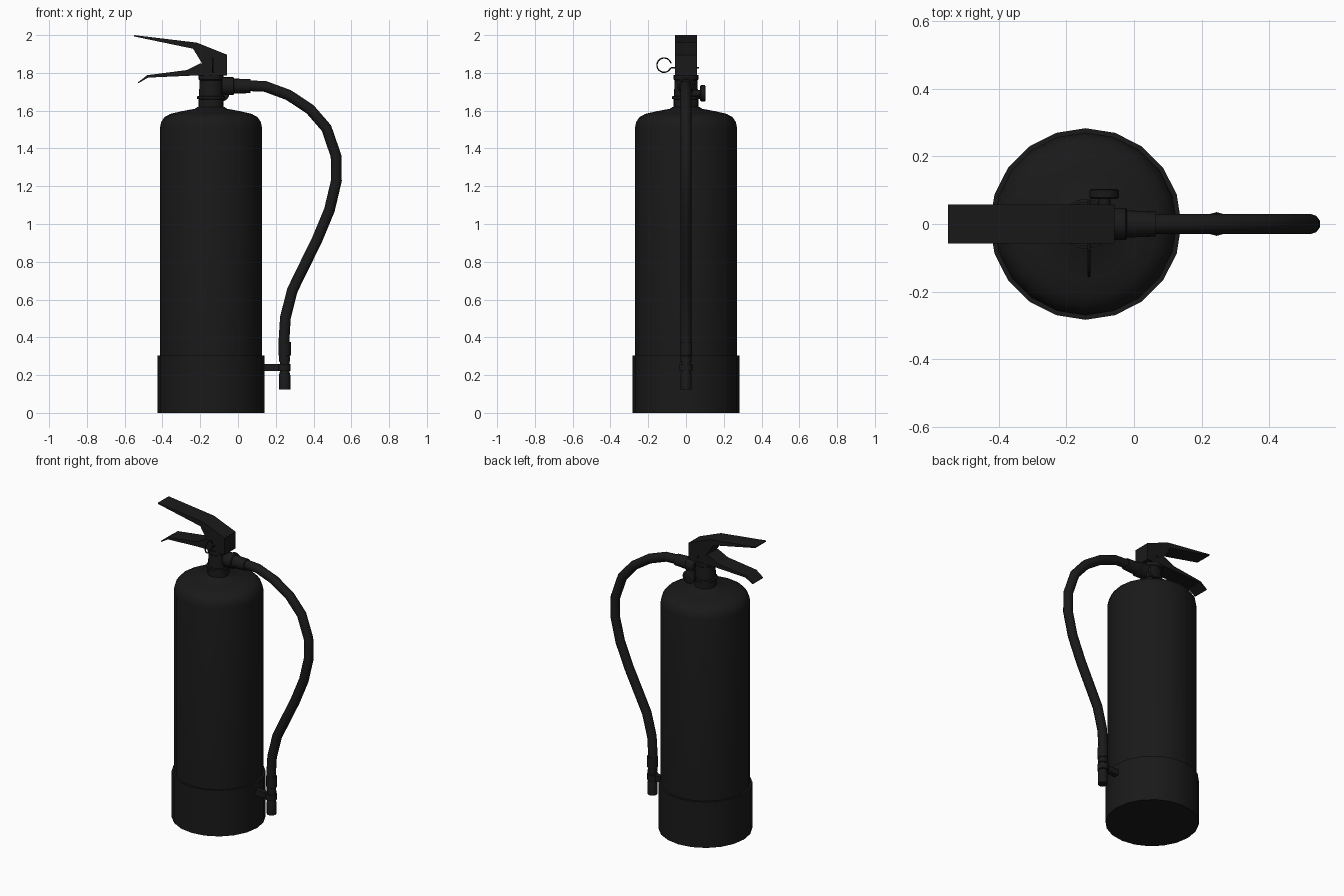
import bpy, bmesh
from math import sin, cos, pi, radians
from mathutils import Vector, Matrix

if "Cube" in bpy.data.objects:
    bpy.data.objects.remove(bpy.data.objects["Cube"])

CX = -0.143  # axis of the bottle

black = bpy.data.materials.new("black_paint")
black.diffuse_color = (0.01, 0.01, 0.01, 1)
black.use_nodes = True
black.node_tree.nodes["Principled BSDF"].inputs["Base Color"].default_value = black.diffuse_color


def finish(name, mesh, smooth=True):
    ob = bpy.data.objects.new(name, mesh)
    bpy.context.collection.objects.link(ob)
    mesh.materials.clear()
    mesh.materials.append(black)
    if smooth:
        bpy.ops.object.select_all(action='DESELECT')
        ob.select_set(True)
        bpy.context.view_layer.objects.active = ob
        bpy.ops.object.shade_smooth_by_angle(angle=radians(40))
    return ob


def from_bmesh(name, bm, smooth=True):
    bmesh.ops.recalc_face_normals(bm, faces=bm.faces)
    mesh = bpy.data.meshes.new(name)
    bm.to_mesh(mesh)
    bm.free()
    return finish(name, mesh, smooth)


def lathe(name, profile, origin, axis=(0, 0, 1), sides=20):
    """Spin (radius, height) points round an axis and cap both ends."""
    bm = bmesh.new()
    mat = Matrix.Translation(origin) @ Vector((0, 0, 1)).rotation_difference(Vector(axis)).to_matrix().to_4x4()
    rings = [[bm.verts.new(mat @ Vector((r * cos(2 * pi * i / sides), r * sin(2 * pi * i / sides), h)))
              for i in range(sides)] for r, h in profile]
    for a, b in zip(rings, rings[1:]):
        for i in range(sides):
            j = (i + 1) % sides
            bm.faces.new((a[i], a[j], b[j], b[i]))
    bm.faces.new(rings[0])
    bm.faces.new(rings[-1])
    return from_bmesh(name, bm)


def prism(name, outline, half):
    """Extrude an x-z outline across y."""
    bm = bmesh.new()
    face = bm.faces.new([bm.verts.new((x, -half, z)) for x, z in outline])
    new = bmesh.ops.extrude_face_region(bm, geom=[face])["geom"]
    bmesh.ops.translate(bm, vec=(0, 2 * half, 0), verts=[v for v in new if isinstance(v, bmesh.types.BMVert)])
    return from_bmesh(name, bm, smooth=False)


def tube(name, points, radius, resolution=3):
    """Sweep a round section along a path."""
    cu = bpy.data.curves.new(name, 'CURVE')
    cu.dimensions = '3D'
    cu.bevel_depth = radius
    cu.bevel_resolution = resolution
    cu.use_fill_caps = True
    sp = cu.splines.new('POLY')
    sp.points.add(len(points) - 1)
    for p, co in zip(sp.points, points):
        p.co = (*co, 1)
    tmp = bpy.data.objects.new(name + "_path", cu)
    bpy.context.collection.objects.link(tmp)
    bpy.context.view_layer.update()
    mesh = bpy.data.meshes.new_from_object(tmp.evaluated_get(bpy.context.evaluated_depsgraph_get()))
    bpy.data.objects.remove(tmp)
    return finish(name, mesh)


# Bottle and its boot
lathe("boot", [(0.283, 0), (0.283, 0.305), (0.268, 0.305)], (CX, 0, 0))
lathe("bottle", [(0.27, 0.3), (0.27, 1.51), (0.264, 1.54), (0.246, 1.566), (0.215, 1.583),
                 (0.16, 1.596), (0.085, 1.61), (0.07, 1.62)], (CX, 0, 0))

# Valve: neck, collar, stem and top plate
lathe("valve", [(0.066, 1.6), (0.066, 1.66), (0.074, 1.663), (0.074, 1.676), (0.064, 1.678),
                (0.06, 1.76), (0.066, 1.765), (0.066, 1.79)], (CX, 0, 0))

# Pressure gauge on the back
lathe("gauge_stem", [(0.018, 0), (0.018, 0.05)], (-0.088, 0.03, 1.692), (0, 1, 0), 12)
lathe("gauge", [(0.038, 0), (0.043, 0.005), (0.043, 0.026), (0.036, 0.03)], (-0.088, 0.074, 1.692), (0, 1, 0), 16)

# Handles
prism("upper_handle", [(-0.55, 2.0), (-0.217, 1.96), (-0.058, 1.896), (-0.058, 1.785),
                       (-0.19, 1.785), (-0.19, 1.85), (-0.238, 1.928), (-0.55, 1.993)], 0.057)
prism("lower_handle", [(-0.528, 1.745), (-0.476, 1.775), (-0.254, 1.785), (-0.15, 1.785),
                       (-0.15, 1.85), (-0.2, 1.85), (-0.27, 1.815), (-0.48, 1.788), (-0.53, 1.75)], 0.054)

# Safety pin with pull ring
tube("safety_pin", [(-0.133, -0.08, 1.827), (-0.133, 0.07, 1.827)], 0.005, 1)
tube("pull_ring", [(-0.133, -0.116 + 0.038 * cos(a), 1.841 + 0.038 * sin(a))
                   for a in (radians(-22 - 325 * i / 20) for i in range(21))], 0.004, 1)

# Hose with fittings
lathe("hose_fitting", [(0.048, 0), (0.048, 0.06), (0.04, 0.065), (0.037, 0.15)], (-0.085, 0, 1.73), (1, 0, 0), 16)
path = [(-0.04, 1.73), (0.04, 1.733), (0.145, 1.728), (0.267, 1.683), (0.381, 1.608), (0.468, 1.508),
        (0.519, 1.36), (0.521, 1.23), (0.484, 1.074), (0.418, 0.915), (0.349, 0.775), (0.288, 0.65),
        (0.251, 0.505), (0.242, 0.36), (0.247, 0.27)]
tube("hose", [(x, 0, z) for x, z in path], 0.03)
lathe("nozzle", [(0.03, 0.125), (0.03, 0.2), (0.025, 0.22), (0.025, 0.3), (0.033, 0.305), (0.033, 0.375)],
      (0.247, 0, 0), sides=12)

# Clip that holds the nozzle
prism("clip_arm", [(0.12, 0.222), (0.235, 0.222), (0.235, 0.26), (0.12, 0.26)], 0.016)
lathe("clip_ring", [(0.035, 0.222), (0.035, 0.26)], (0.244, 0, 0), sides=12)
